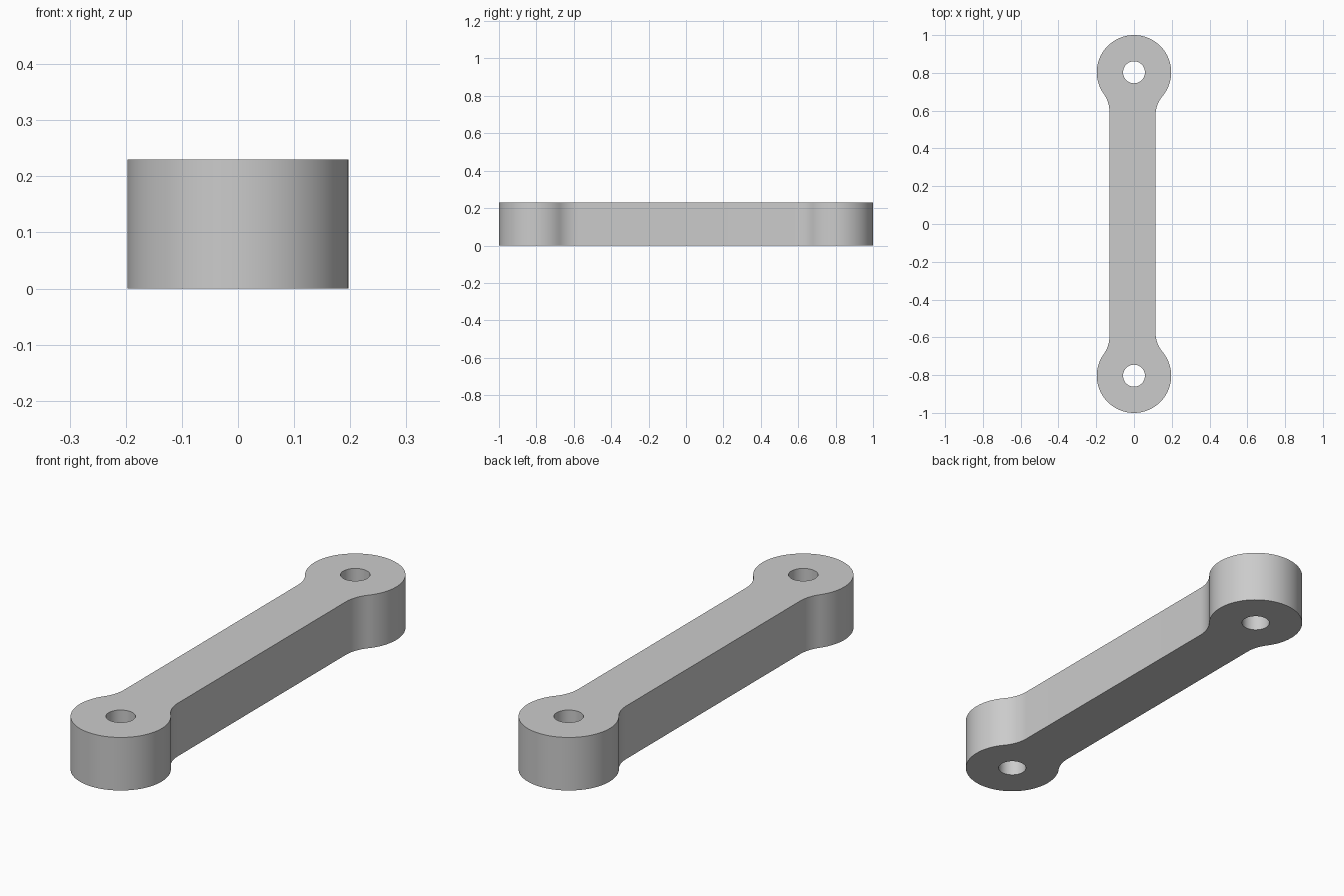
import bpy
import bmesh
from math import sin, cos, pi, sqrt, atan2

HEIGHT = 0.23
HEAD_R = 0.197
HEAD_Y = 1 - HEAD_R
HOLE_R = 0.058
FILLET_R = 0.16
BAR_LEFT, BAR_RIGHT = 0.114, 0.13   # the shank sits slightly off centre

cube = bpy.data.objects.get("Cube")
if cube:
    bpy.data.objects.remove(cube, do_unlink=True)


def arc(cx, cy, r, start, end, n):
    """Points along a circular arc, both ends included."""
    angles = [start + (end - start) * i / n for i in range(n + 1)]
    return [(cx + r * cos(a), cy + r * sin(a)) for a in angles]


def fillet(half_width):
    """Arc from the shank side to the round head on +x, and its head angle."""
    cx = half_width + FILLET_R
    drop = sqrt((HEAD_R + FILLET_R) ** 2 - cx ** 2)
    touch = atan2(drop, -cx)
    return arc(cx, HEAD_Y - drop, FILLET_R, pi, touch, 12), touch - pi


# Outline of one end, from the +x side of the shank round to the -x side
left_fillet, left_angle = fillet(BAR_LEFT)
right_fillet, right_angle = fillet(BAR_RIGHT)
head = arc(0, HEAD_Y, HEAD_R, left_angle, pi - right_angle, 72)
end = left_fillet + head[1:-1] + [(-x, y) for x, y in reversed(right_fillet)]
outline = end + [(x, -y) for x, y in reversed(end)]
holes = [arc(0, s * HEAD_Y, HOLE_R, 0, 2 * pi, 48)[:-1] for s in (1, -1)]

# Fill the outline around the pin holes, then raise it to full height
bm = bmesh.new()
edges = []
for loop in [outline] + holes:
    verts = [bm.verts.new((x, y, 0)) for x, y in loop]
    edges += [bm.edges.new((verts[i - 1], verts[i])) for i in range(len(verts))]
bmesh.ops.triangle_fill(bm, edges=edges, use_beauty=True, use_dissolve=False,
                        normal=(0, 0, 1))
raised = bmesh.ops.extrude_face_region(bm, geom=bm.faces[:], use_keep_orig=True)
bmesh.ops.translate(bm, vec=(0, 0, HEIGHT),
                    verts=[g for g in raised["geom"] if isinstance(g, bmesh.types.BMVert)])
bmesh.ops.recalc_face_normals(bm, faces=bm.faces[:])

mesh = bpy.data.meshes.new("link_arm")
bm.to_mesh(mesh)
bm.free()
link = bpy.data.objects.new("link_arm", mesh)
bpy.context.collection.objects.link(link)

# Plain grey
grey = bpy.data.materials.new("light_grey")
grey.use_nodes = True
colour = (0.6, 0.6, 0.6, 1)
grey.diffuse_color = colour
grey.node_tree.nodes["Principled BSDF"].inputs["Base Color"].default_value = colour
mesh.materials.append(grey)

# Smooth walls with crisp rims
bpy.ops.object.select_all(action="DESELECT")
link.select_set(True)
bpy.context.view_layer.objects.active = link
bpy.ops.object.shade_smooth_by_angle(angle=pi / 6)
